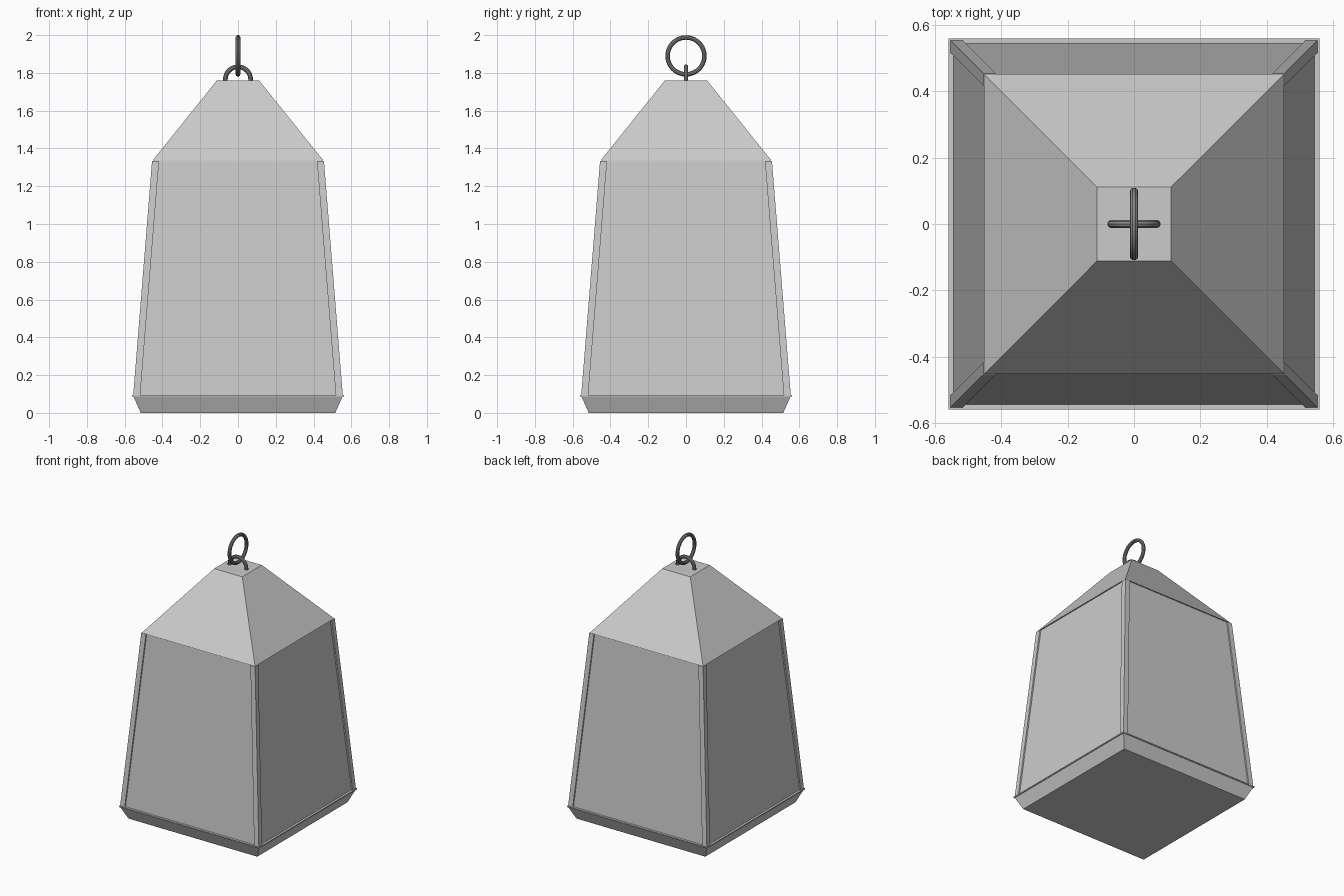
import bpy, bmesh, math
from mathutils import Vector

cube = bpy.data.objects.get("Cube")
if cube:
    bpy.data.objects.remove(cube)


def material(name, value):
    mat = bpy.data.materials.new(name)
    mat.use_nodes = True
    color = (value, value, value, 1)
    mat.diffuse_color = color
    mat.node_tree.nodes["Principled BSDF"].inputs["Base Color"].default_value = color
    return mat


body_grey = material("light grey", 0.6)
ring_grey = material("dark grey", 0.25)


def loft(name, bottom, top, z0, z1):
    """Closed solid between two matching outlines."""
    bm = bmesh.new()
    low = [bm.verts.new((x, y, z0)) for x, y in bottom]
    high = [bm.verts.new((x, y, z1)) for x, y in top]
    bm.faces.new(low[::-1])
    bm.faces.new(high)
    n = len(low)
    for i in range(n):
        j = (i + 1) % n
        bm.faces.new((low[i], low[j], high[j], high[i]))
    bmesh.ops.recalc_face_normals(bm, faces=bm.faces)
    mesh = bpy.data.meshes.new(name)
    bm.to_mesh(mesh)
    bm.free()
    obj = bpy.data.objects.new(name, mesh)
    bpy.context.collection.objects.link(obj)
    mesh.materials.append(body_grey)
    return obj


def square(h):
    return [(-h, -h), (h, -h), (h, h), (-h, h)]


def corner(h, sx, sy, w=0.037):
    return [(sx * x, sy * y) for x, y in ((h - w, h - w), (h, h - w), (h, h), (h - w, h))]


# Tapered base tray with a thin rim
loft("base", square(0.515), square(0.555), 0, 0.09)
loft("base_rim", square(0.56), square(0.56), 0.088, 0.096)

# Inset wall panels and the four corner posts
loft("wall_panels", square(0.545), square(0.445), 0.09, 1.335)
for side, sx in (("left", 1), ("right", -1)):
    for end, sy in (("front", -1), ("back", 1)):
        loft(f"{end}_{side}_post", corner(0.555, sx, sy), corner(0.455, sx, sy), 0.09, 1.334)

# Sloping roof with a flat top
loft("roof", square(0.453), square(0.112), 1.335, 1.76)


def tube(name, points, closed):
    curve = bpy.data.curves.new(name, "CURVE")
    curve.dimensions = "3D"
    curve.bevel_depth = 0.0125
    curve.bevel_resolution = 3
    spline = curve.splines.new("POLY")
    spline.points.add(len(points) - 1)
    for p, co in zip(spline.points, points):
        p.co = (*co, 1)
    spline.use_cyclic_u = closed
    spline.use_smooth = True
    curve.materials.append(ring_grey)
    obj = bpy.data.objects.new(name, curve)
    bpy.context.collection.objects.link(obj)
    bpy.ops.object.select_all(action="DESELECT")
    obj.select_set(True)
    bpy.context.view_layer.objects.active = obj
    bpy.ops.object.convert(target="MESH")
    bpy.ops.object.shade_smooth_by_angle()


def arc(center, across, radius, sweep, steps):
    return [Vector((0, 0, center)) + radius * (math.cos(a) * across + math.sin(a) * Vector((0, 0, 1)))
            for a in (sweep * i / steps for i in range(steps + 1))]


# Half-round staple on the roof and the hanging ring through it
staple = arc(1.765, Vector((1, 0, 0)), 0.067, math.pi, 20)
feet = Vector((0, 0, 0.012))
tube("staple", [staple[0] - feet] + staple + [staple[-1] - feet], False)
tube("hanging_ring", arc(1.89, Vector((0, 1, 0)), 0.0975, 2 * math.pi, 40)[:-1], True)
